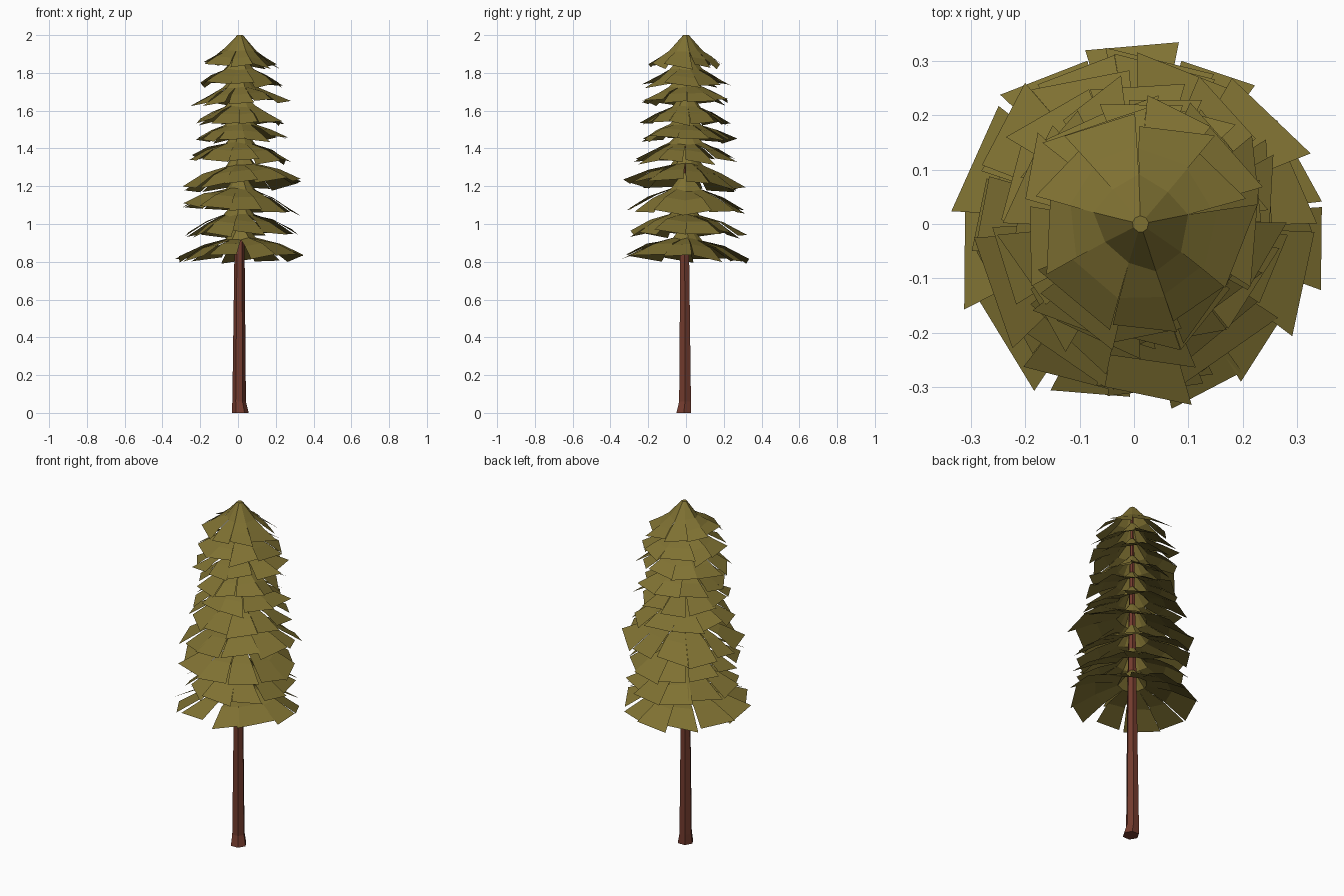
import bpy
import bmesh
import math
import random

random.seed(7)

cube = bpy.data.objects.get("Cube")
if cube:
    bpy.data.objects.remove(cube, do_unlink=True)

AXIS_X = 0.012
COLLAR = 0.082


def make_material(name, rgb):
    mat = bpy.data.materials.new(name)
    mat.use_nodes = True
    color = (*rgb, 1)
    mat.diffuse_color = color
    bsdf = mat.node_tree.nodes["Principled BSDF"]
    bsdf.inputs["Base Color"].default_value = color
    bsdf.inputs["Roughness"].default_value = 0.9
    return mat


def finish(bm, name, mat):
    mesh = bpy.data.meshes.new(name)
    bm.to_mesh(mesh)
    bm.free()
    mesh.materials.append(mat)
    obj = bpy.data.objects.new(name, mesh)
    bpy.context.collection.objects.link(obj)


bark = make_material("red brown bark", (0.17, 0.044, 0.027))
needles = make_material("olive needles", (0.212, 0.165, 0.032))


def build_trunk():
    """Six-sided tapering stem with a slightly flared foot."""
    bm = bmesh.new()
    sides = 6
    # height, radius, centre x, centre y
    sections = [(0, 0.045, 0.012, -0.012), (0.06, 0.036, 0.006, -0.005),
                (0.85, 0.027, 0.008, -0.007), (1.98, 0.007, AXIS_X, -0.002)]
    rings = []
    for z, r, cx, cy in sections:
        rings.append([bm.verts.new((cx + r * math.cos(math.tau * i / sides),
                                    cy + r * math.sin(math.tau * i / sides), z))
                      for i in range(sides)])
    for low, high in zip(rings, rings[1:]):
        for i in range(sides):
            j = (i + 1) % sides
            bm.faces.new((low[i], low[j], high[j], high[i]))
    bm.faces.new(rings[0][::-1])
    bm.faces.new(rings[-1])
    finish(bm, "trunk", bark)


def build_tier(index, tip_z, radius, rise, petals, tilt, start, notches):
    """Drooping skirt: a steep collar that splits into separate flat sprays."""
    bm = bmesh.new()
    step = math.tau / petals
    # lower skirts arch outward, upper ones sweep inward
    collar_level = 0.55 - 0.008 * index
    mid_level = 0.36 - 0.012 * index

    def point(r, angle, z):
        x, y = r * math.cos(angle), r * math.sin(angle)
        return bm.verts.new((AXIS_X + x, y, z + tilt[0] * x + tilt[1] * y))

    edges = [start + step * (i + (0 if i in notches else random.uniform(-0.13, 0.13)))
             for i in range(petals)]
    neck = [point(0.015, a, tip_z + rise) for a in edges]
    collar = [point(COLLAR * random.uniform(0.88, 1.12), a,
                    tip_z + rise * (collar_level + random.uniform(-0.04, 0.04)))
              for a in edges]
    bm.faces.new(neck)
    for i in range(petals):
        j = (i + 1) % petals
        a, b = edges[i], edges[j]
        if b < a:
            b += math.tau
        bm.faces.new((neck[i], collar[i], collar[j], neck[j]))

        # each spray has its own length, twist and side gaps
        reach = radius * random.uniform(0.92, 1.05)
        twist = random.uniform(-0.014, 0.014)
        droop = random.uniform(-0.01, 0.01)
        gap_a = 0.2 if i in notches else random.uniform(-0.09, 0.09)
        gap_b = 0.2 if j in notches else random.uniform(-0.09, 0.09)
        mid_r = COLLAR + (reach - COLLAR) * 0.5
        mid_z = tip_z + rise * mid_level + droop * 0.5
        mid_a = point(mid_r, a + step * gap_a * 0.6, mid_z + twist * 0.6)
        mid_b = point(mid_r, b - step * gap_b * 0.6, mid_z - twist * 0.6)
        slant = random.uniform(-0.02, 0.02)
        tip_a = point(reach + slant, a + step * gap_a, tip_z + droop + twist)
        tip_b = point(reach - slant, b - step * gap_b, tip_z + droop - twist)
        bm.faces.new((collar[i], mid_a, mid_b, collar[j]))
        bm.faces.new((mid_a, tip_a, tip_b, mid_b))
    finish(bm, f"branch_tier_{index + 1}", needles)


build_trunk()

# tip height, radius, rise to the neck, number of sprays, lean along x and y
tiers = [(0.82, 0.34, 0.18, 11, (0.03, -0.04)),
         (0.945, 0.305, 0.19, 11, (0.02, 0)),
         (1.075, 0.31, 0.2, 11, (-0.05, -0.02)),
         (1.205, 0.32, 0.2, 11, (0.05, -0.06)),
         (1.34, 0.27, 0.17, 10, (-0.03, 0)),
         (1.45, 0.245, 0.15, 10, (0.02, 0)),
         (1.54, 0.23, 0.16, 10, (0, 0)),
         (1.645, 0.24, 0.16, 10, (0.03, 0)),
         (1.74, 0.225, 0.16, 9, (0, 0)),
         (1.845, 0.2, 0.155, 9, (-0.05, 0))]
notch_starts = {0: (-87, (0, 4)), len(tiers) - 1: (88, ())}
for k, tier in enumerate(tiers):
    degrees, notches = notch_starts.get(k, (random.uniform(0, 360), ()))
    build_tier(k, *tier, math.radians(degrees), notches)
